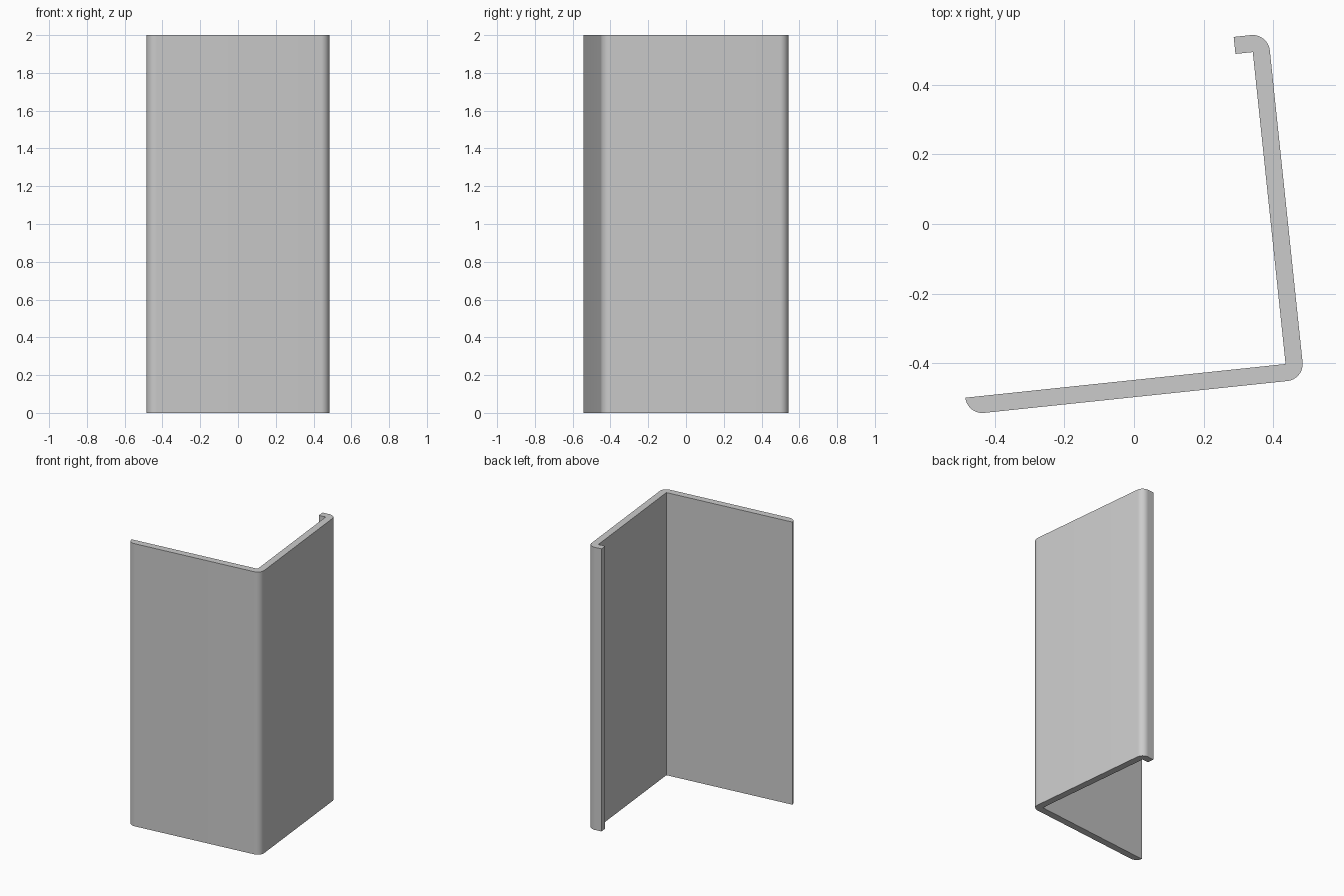
import bpy, bmesh
from math import cos, sin, pi, radians
from mathutils import Matrix, Vector

cube = bpy.data.objects.get("Cube")
if cube:
    bpy.data.objects.remove(cube, do_unlink=True)

THICK = 0.049      # sheet thickness, also the outer bend radius
WIDE = 0.924       # long flange, inner corner to tip
DEEP = 0.90        # second flange, inner corner to inner corner
LIP = 0.05         # short return lip
HEIGHT = 2.0
TILT = radians(6)


def arc(cx, cy, start, steps=12):
    """Quarter turn of the outer bend radius, counter-clockwise."""
    return [(cx + THICK * cos(start + pi / 2 * i / steps),
             cy + THICK * sin(start + pi / 2 * i / steps)) for i in range(steps + 1)]


# Cross-section: rounded tip, main bend, lip bend, square lip end, inner corners
profile = arc(THICK - WIDE, 0, pi) + arc(0, 0, 1.5 * pi) + arc(0, DEEP, 0)
profile += [(-LIP, DEEP + THICK), (-LIP, DEEP), (0, DEEP), (0, 0)]

# Tilt the section and centre it
turn = Matrix.Rotation(TILT, 3, 'Z')
points = [turn @ Vector((x, y, 0)) for x, y in profile]
xs, ys = [p.x for p in points], [p.y for p in points]
centre = Vector((min(xs) + max(xs), min(ys) + max(ys), 0)) / 2

# Extrude to full height
bm = bmesh.new()
base = bm.faces.new([bm.verts.new(p - centre) for p in points])
top = bmesh.ops.extrude_face_region(bm, geom=[base], use_keep_orig=True)
bmesh.ops.translate(bm, vec=(0, 0, HEIGHT),
                    verts=[g for g in top["geom"] if isinstance(g, bmesh.types.BMVert)])
bmesh.ops.recalc_face_normals(bm, faces=bm.faces)
mesh = bpy.data.meshes.new("bent_sheet_profile")
bm.to_mesh(mesh)
bm.free()
sheet = bpy.data.objects.new("bent_sheet_profile", mesh)
bpy.context.collection.objects.link(sheet)

# Plain grey metal
grey = bpy.data.materials.new("light_grey")
grey.use_nodes = True
colour = (0.6, 0.6, 0.6, 1)
grey.diffuse_color = colour
grey.node_tree.nodes["Principled BSDF"].inputs["Base Color"].default_value = colour
mesh.materials.append(grey)

# Smooth bends, crisp edges
bpy.ops.object.select_all(action='DESELECT')
sheet.select_set(True)
bpy.context.view_layer.objects.active = sheet
bpy.ops.object.shade_smooth_by_angle(angle=radians(30))
